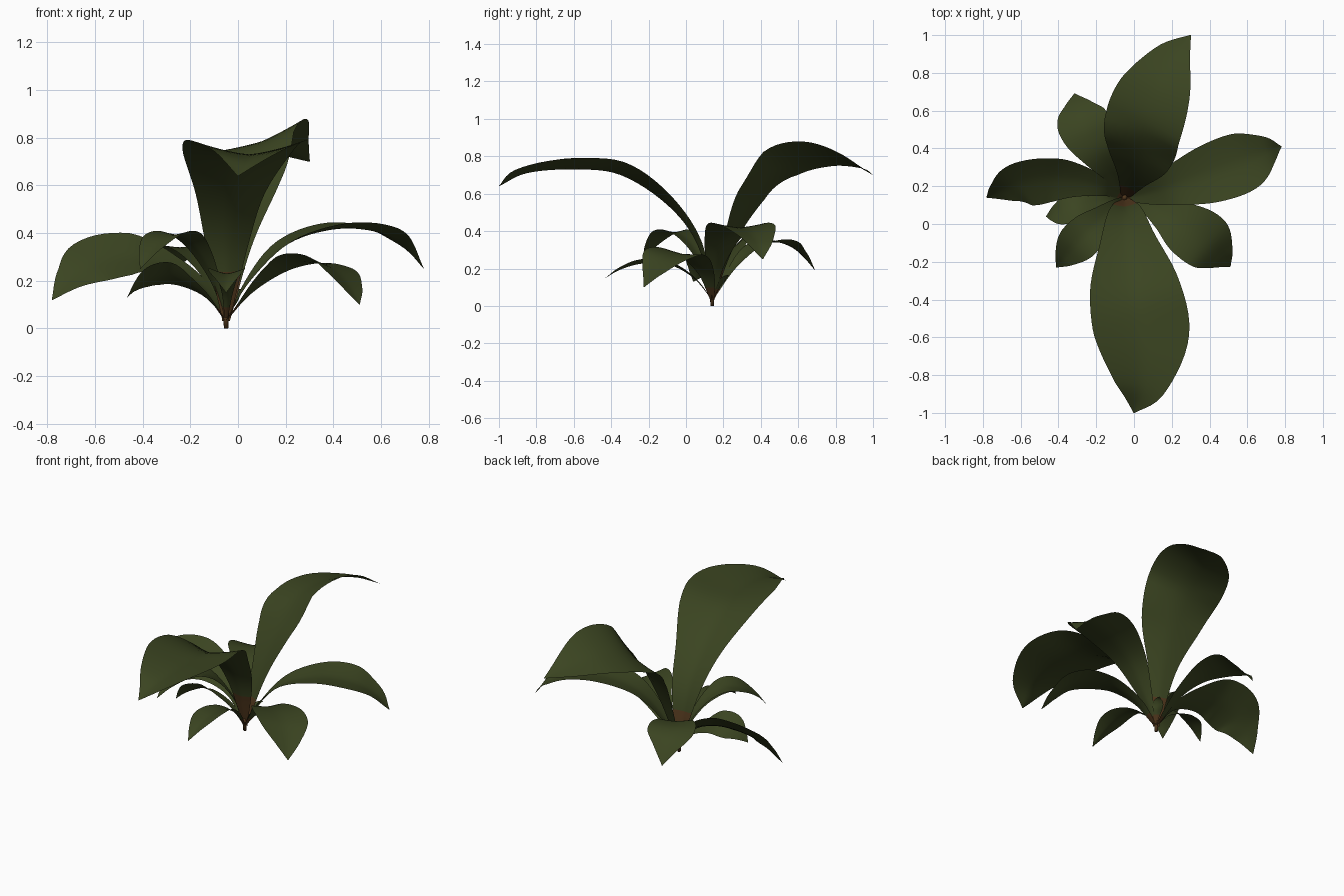
import bpy, bmesh, math
from mathutils import Vector

if "Cube" in bpy.data.objects:
    bpy.data.objects.remove(bpy.data.objects["Cube"])


def material(name, rgb):
    m = bpy.data.materials.new(name)
    m.use_nodes = True
    m.diffuse_color = (*rgb, 1)
    m.node_tree.nodes["Principled BSDF"].inputs["Base Color"].default_value = (*rgb, 1)
    return m


GREEN = material("leaf_green", (0.043, 0.058, 0.015))
BROWN = material("stem_brown", (0.08, 0.038, 0.012))
BASE = Vector((-0.05, 0.14, 0.03))
# Relative width along a leaf
PROFILE = [0.07, 0.3, 0.64, 0.97, 0.98, 0.52, 0.01]
BROAD = [0.08, 0.38, 0.8, 1.0, 0.92, 0.5, 0.01]
LATE = [0.06, 0.35, 0.59, 0.96, 1.0, 0.56, 0.01]
ROWS, COLS = 36, 5


def spline(vals, t):
    """Smooth curve through evenly spaced values, t from 0 to 1."""
    n = len(vals) - 1
    i = min(int(t * n), n - 1)
    f = t * n - i
    b, c = vals[i], vals[i + 1]
    a = vals[i - 1] if i else b * 2 - c
    d = vals[i + 2] if i + 2 <= n else c * 2 - b
    return b + (c - a) * (f / 2) + (a * 2 - b * 5 + c * 4 - d) * (f * f / 2) \
        + ((b - c) * 3 + d - a) * (f ** 3 / 2)


def finish(name, bm, stem):
    me = bpy.data.meshes.new(name)
    bm.to_mesh(me)
    bm.free()
    ob = bpy.data.objects.new(name, me)
    bpy.context.collection.objects.link(ob)
    me.materials.append(GREEN)
    me.materials.append(BROWN)
    for p in me.polygons:
        p.use_smooth = True
        p.material_index = int(p.center.z < stem)


def leaf(name, spine, half, roll=0, cup=0.2, stem=0.09, profile=PROFILE):
    """Arched blade swept along a spine; roll lifts its right-hand edge."""
    pts = [BASE] + [Vector(p) for p in spine]
    bm = bmesh.new()
    grid = []
    for r in range(ROWS + 1):
        t = r / ROWS
        p = spline(pts, t)
        tan = (spline(pts, min(t + 0.01, 1)) - spline(pts, max(t - 0.01, 0))).normalized()
        side = tan.cross(Vector((0, 0, 1))).normalized()
        nrm = side.cross(tan)
        a = math.radians(roll) * min(1, t * 2)
        side, nrm = side * math.cos(a) + nrm * math.sin(a), nrm * math.cos(a) - side * math.sin(a)
        w = max(half * spline(profile, t), 0.002)
        row = []
        for c in range(-COLS, COLS + 1):
            u = c / COLS
            row.append(bm.verts.new(p + side * (w * u) + nrm * (cup * w * abs(u) ** 1.4)))
        grid.append(row)
    for lo, hi in zip(grid, grid[1:]):
        for c in range(2 * COLS):
            bm.faces.new((lo[c], lo[c + 1], hi[c + 1], hi[c]))
    finish(name, bm, stem)


# Tall leaves
leaf("front_tall_leaf", [(-.045, .06, .33), (-.03, -.1, .54), (.005, -.35, .70),
                         (.045, -.6, .73), (.04, -.85, .71), (0, -1, .64)],
     .248, 0, .24, .22, LATE)
leaf("back_tall_leaf", [(-.01, .245, .35), (.025, .365, .58), (.055, .515, .74),
                        (.12, .7, .79), (.205, .88, .76), (.3, 1, .7)],
     .22, 19, .12, .2, BROAD)
# Side leaves
leaf("left_long_leaf", [(.05, .155, .2), (.2, .2, .35), (.4, .265, .415),
                        (.58, .33, .405), (.7, .385, .34), (.78, .41, .25)], .16, 0, .16)
leaf("right_long_leaf", [(-.15, .19, .18), (-.3, .23, .265), (-.45, .24, .3),
                         (-.6, .215, .275), (-.7, .175, .21), (-.78, .14, .12)], .15, 37, .1)
# Low leaves
leaf("front_left_leaf", [(.06, .11, .16), (.18, .045, .25), (.29, -.035, .28),
                         (.395, -.105, .255), (.465, -.17, .18), (.51, -.225, .1)], .15, 8, .1)
leaf("front_right_leaf", [(-.1, .1, .2), (-.17, .03, .33), (-.24, -.04, .39),
                          (-.31, -.11, .38), (-.37, -.18, .32), (-.41, -.23, .25)], .105, 0, .15)
leaf("back_right_leaf", [(-.11, .25, .2), (-.18, .36, .31), (-.24, .47, .34),
                         (-.28, .56, .32), (-.3, .63, .265), (-.315, .69, .19)], .135, 0, .12)
leaf("right_low_leaf", [(-.13, .13, .13), (-.22, .11, .19), (-.3, .09, .22),
                        (-.37, .07, .21), (-.425, .055, .175), (-.465, .04, .13)], .09, -32, .12)
leaf("front_low_leaf", [(-.045, .05, .14), (-.045, -.06, .21), (-.045, -.17, .23),
                        (-.05, -.27, .22), (-.05, -.36, .19), (-.05, -.43, .15)], .075, 0, .3)
leaf("back_small_leaf", [(-.04, .155, .06), (-.03, .17, .09), (-.02, .19, .12),
                         (-.01, .205, .145), (0, .22, .16), (.01, .24, .165)], .03, 0, .2)

# Rooted crown
bm = bmesh.new()
bmesh.ops.create_cone(bm, cap_ends=True, segments=12, radius1=.009, radius2=.014, depth=.08)
bmesh.ops.translate(bm, verts=bm.verts, vec=(BASE.x, BASE.y, .04))
finish("crown_stem", bm, 1.0)
